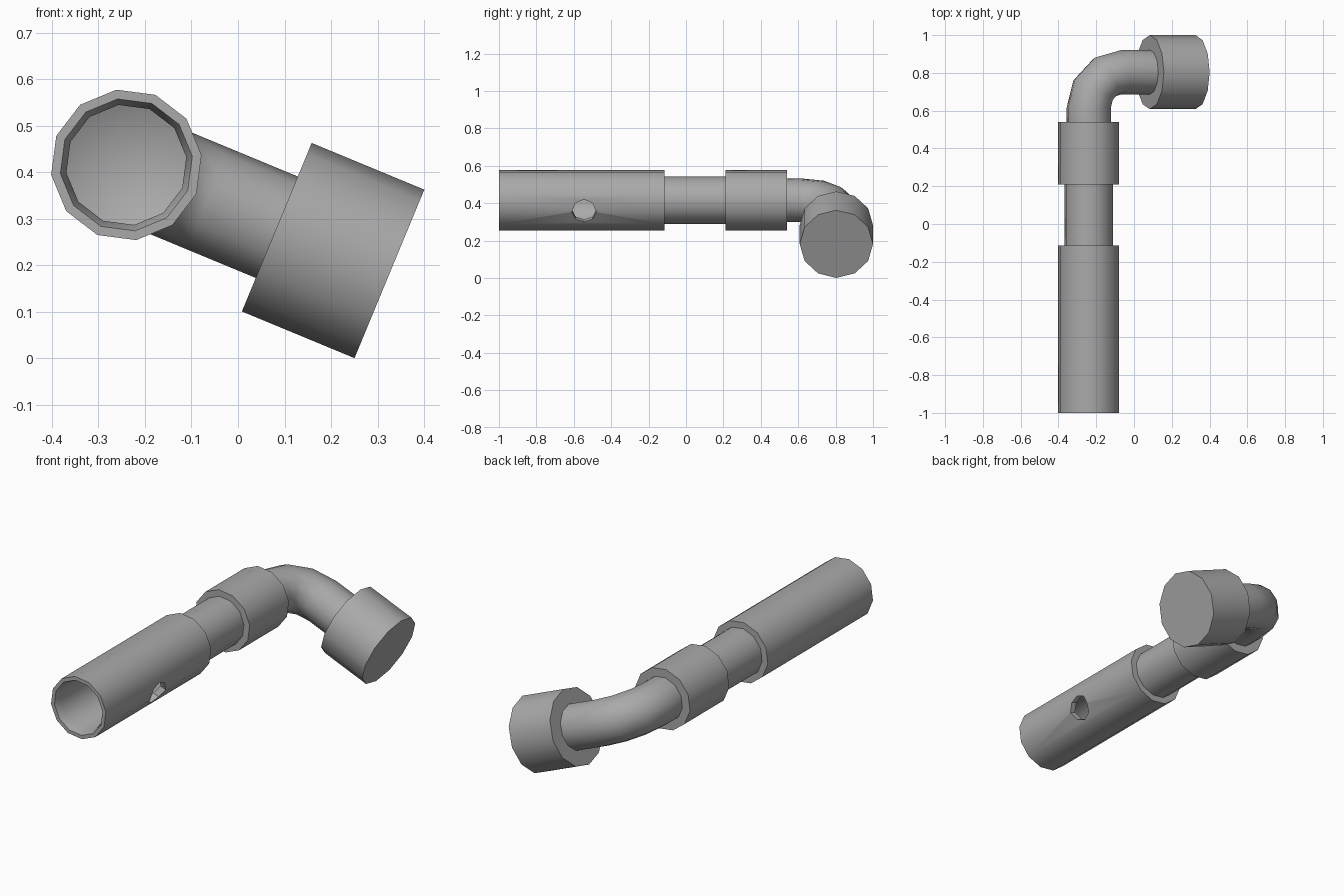
import bpy, bmesh, math
from mathutils import Vector

old = bpy.data.objects.get("Cube")
if old:
    bpy.data.objects.remove(old, do_unlink=True)

SIDES = 12
TILT = math.radians(22.5)
ALONG = Vector((0, 1, 0))                                  # shaft direction
OUT = Vector((math.cos(TILT), 0, -math.sin(TILT)))         # elbow direction
UP = Vector((math.sin(TILT), 0, math.cos(TILT)))           # normal of the bend plane
BASE = Vector((-0.24, 0, 0.416))                           # shaft axis at y = 0
CORNER = BASE + ALONG * 0.804                              # where both axes meet

steel = bpy.data.materials.new("grey steel")
steel.use_nodes = True
GREY = (0.4, 0.4, 0.4, 1)
steel.diffuse_color = GREY
steel.node_tree.nodes["Principled BSDF"].inputs["Base Color"].default_value = GREY


def sweep(name, rings, sides=SIDES):
    """Skin a list of (centre, tangent, radius); radius 0 makes a point, open ends are capped."""
    bm = bmesh.new()
    loops = []
    for centre, tangent, radius in rings:
        side = tangent.cross(UP)
        if side.length < 0.01:
            side = ALONG
        angles = [math.tau * i / sides for i in range(sides)] if radius else [0]
        loops.append([bm.verts.new(centre + radius * (math.cos(a) * UP + math.sin(a) * side))
                      for a in angles])
    for a, b in zip(loops, loops[1:]):
        for i in range(sides):
            j = (i + 1) % sides
            quad = [a[i % len(a)], a[j % len(a)], b[j % len(b)], b[i % len(b)]]
            bm.faces.new(list(dict.fromkeys(quad)))
    for end in (loops[0], loops[-1]):
        if len(end) > 1:
            bm.faces.new(end)
    bmesh.ops.recalc_face_normals(bm, faces=bm.faces)
    mesh = bpy.data.meshes.new(name)
    bm.to_mesh(mesh)
    bm.free()
    mesh.materials.append(steel)
    obj = bpy.data.objects.new(name, mesh)
    bpy.context.collection.objects.link(obj)
    return obj


def turned(name, origin, axis, profile):
    """Turned part from (distance along axis, radius) pairs."""
    return sweep(name, [(origin + axis * d, axis, r) for d, r in profile])


def smooth(obj):
    bpy.ops.object.select_all(action='DESELECT')
    obj.select_set(True)
    bpy.context.view_layer.objects.active = obj
    bpy.ops.object.shade_smooth_by_angle(angle=math.radians(32))


# Hollow handle with a conical bore end
handle = turned("handle", BASE, ALONG, [
    (-0.15, 0), (-0.21, 0.13), (-0.96, 0.13), (-1.0, 0.143),
    (-1.0, 0.163), (-0.115, 0.163), (-0.115, 0)])

# Cross hole through one wall of the handle
hole_start = BASE + ALONG * -0.545 + OUT * 0.06
cutter = sweep("hole_cutter", [(hole_start, OUT, 0.065), (hole_start + OUT * 0.2, OUT, 0.065)], 8)
cutter.hide_render = True
cut = handle.modifiers.new("cross_hole", 'BOOLEAN')
cut.operation = 'DIFFERENCE'
cut.solver = 'EXACT'
cut.object = cutter
bpy.context.view_layer.objects.active = handle
bpy.ops.object.modifier_apply(modifier=cut.name)
bpy.data.objects.remove(cutter, do_unlink=True)

# Shaft and collar
neck = turned("neck", BASE, ALONG, [(-0.13, 0.129), (0.23, 0.129)])
collar = turned("collar", BASE, ALONG, [(0.21, 0.163), (0.54, 0.163)])

# Elbow: straight run, quarter bend in three steps, straight run into the head
BEND, TUBE = 0.19, 0.118
path = [(BASE + ALONG * 0.52, ALONG, TUBE)]
for step in range(4):
    a = math.radians(30 * step)
    point = CORNER + OUT * BEND * (1 - math.cos(a)) - ALONG * BEND * (1 - math.sin(a))
    path.append((point, ALONG * math.cos(a) + OUT * math.sin(a), TUBE))
path.append((CORNER + OUT * 0.37, OUT, TUBE))
elbow = sweep("elbow_tube", path)

# Socket head
head = turned("socket_head", CORNER, OUT, [(0.35, 0.196), (0.612, 0.196)])

for part in (handle, neck, collar, elbow, head):
    smooth(part)
